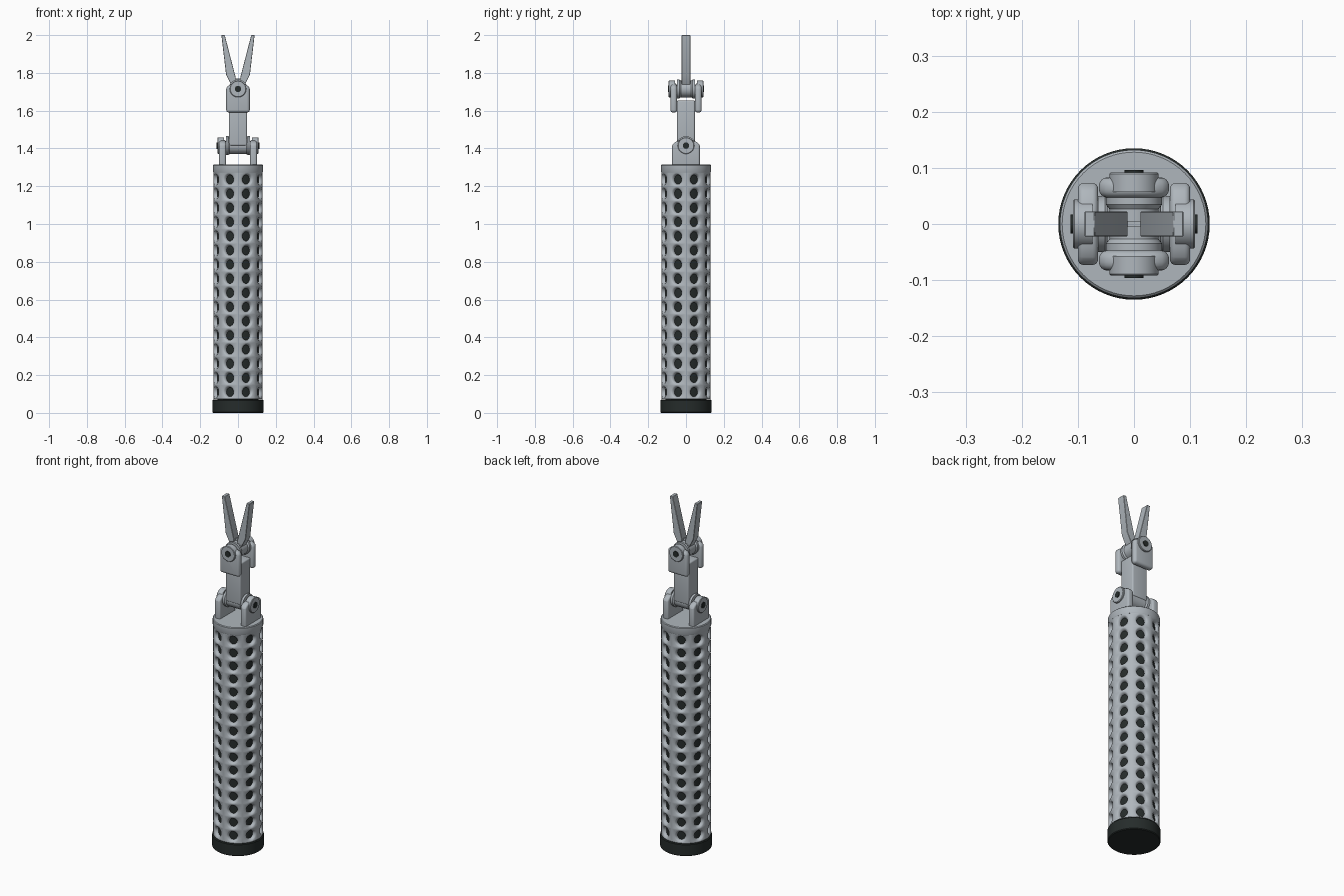
import bpy, bmesh, math
from mathutils import Vector, Matrix

if "Cube" in bpy.data.objects:
    bpy.data.objects.remove(bpy.data.objects["Cube"])


def material(name, rgb):
    m = bpy.data.materials.new(name)
    m.diffuse_color = (*rgb, 1)
    m.use_nodes = True
    m.node_tree.nodes["Principled BSDF"].inputs["Base Color"].default_value = m.diffuse_color
    return m


STEEL = material("steel grey", (0.43, 0.47, 0.505))
DARK = material("dark rubber", (0.019, 0.025, 0.024))


def finish(name, bm, mat, angle=35, bevel=0, segments=4):
    bmesh.ops.remove_doubles(bm, verts=bm.verts, dist=1e-5)
    bmesh.ops.recalc_face_normals(bm, faces=bm.faces)
    me = bpy.data.meshes.new(name)
    bm.to_mesh(me)
    bm.free()
    me.materials.append(mat)
    ob = bpy.data.objects.new(name, me)
    bpy.context.collection.objects.link(ob)
    bpy.ops.object.select_all(action='DESELECT')
    ob.select_set(True)
    bpy.context.view_layer.objects.active = ob
    if bevel:
        mod = ob.modifiers.new("rounded edges", 'BEVEL')
        mod.width, mod.segments, mod.limit_method = bevel, segments, 'ANGLE'
        bpy.ops.object.modifier_apply(modifier=mod.name)
    bpy.ops.object.shade_smooth_by_angle(angle=math.radians(angle))
    return ob


def lathe(name, profile, mat, matrix=Matrix(), n=64):
    """Spin (radius, height) points round z, then place with matrix."""
    bm = bmesh.new()
    rings = [[bm.verts.new((r * math.cos(math.tau * i / n), r * math.sin(math.tau * i / n), h))
              for i in range(n)] for r, h in profile]
    for a, b in zip(rings, rings[1:]):
        for i in range(n):
            j = (i + 1) % n
            bm.faces.new((a[i], a[j], b[j], b[i]))
    bm.faces.new(rings[0])
    bm.faces.new(rings[-1])
    bm.transform(matrix)
    return finish(name, bm, mat)


def prism(name, outline, thickness, mat, matrix=Matrix(), bevel=0, segments=4):
    """Outline in x-z, extruded evenly along y."""
    bm = bmesh.new()
    face = bm.faces.new([bm.verts.new((x, -thickness / 2, z)) for x, z in outline])
    ext = bmesh.ops.extrude_face_region(bm, geom=[face])
    bmesh.ops.translate(bm, vec=(0, thickness, 0),
                        verts=[v for v in ext['geom'] if isinstance(v, bmesh.types.BMVert)])
    bm.transform(matrix)
    return finish(name, bm, mat, bevel=bevel, segments=segments)


# perforated sleeve: a grid of cells, each with a flared round hole
R, COLS, ROWS, PITCH, Z0, N = 0.13, 8, 16, 0.075, 0.0725, 24
bm = bmesh.new()
for col in range(COLS):
    for row in range(ROWS):
        ac = math.tau * (col + 0.5) / COLS
        zc = Z0 + PITCH * (row + 0.5)
        rings = []
        for hole, rad in ((None, R), (0.035, R - 0.0005), (0.030, R - 0.004),
                          (0.0255, R - 0.011), (0.0245, R - 0.019)):
            ring = []
            for i in range(N):
                t = math.tau * i / N
                c, s = math.cos(t), math.sin(t)
                if hole is None:
                    m = max(abs(c), abs(s))
                    a, z = ac + c / m * math.pi / COLS, zc + s / m * PITCH / 2
                else:
                    a, z = ac + hole * c / R, zc + hole * s
                ring.append(bm.verts.new((rad * math.cos(a), rad * math.sin(a), z)))
            rings.append(ring)
        for p, q in zip(rings, rings[1:]):
            for i in range(N):
                j = (i + 1) % N
                bm.faces.new((p[i], p[j], q[j], q[i]))
finish("perforated_sleeve", bm, STEEL, angle=50)

# dark core, base cap and top collar
lathe("inner_core", [(0.108, 0.06), (0.108, 1.28)], DARK)
lathe("base_cap", [(0.131, 0), (0.135, 0.004), (0.135, 0.066), (0.131, 0.07)], DARK)
lathe("top_collar", [(0.13, 1.272), (0.132, 1.276), (0.132, 1.311), (0.128, 1.315)], STEEL)


def joint(label, pz, half_gap, lug_half, lug_bottom, lug_top, turn, lug_t=0.036):
    """Fork, spool, washers and bolts round a pivot on the local y axis."""
    place = Matrix.Rotation(turn, 4, 'Z')
    h, r = lug_half, 0.03
    # lug outline: square foot, softly arched top
    arch = [(h * math.cos(t), lug_top - r + r * math.sin(t))
            for t in [math.pi * i / 10 for i in range(11)]]
    outline = [(-h, lug_bottom), (h, lug_bottom)] + arch
    for s, side in ((-1, "a"), (1, "b")):
        mid = s * (half_gap + lug_t / 2)
        prism(f"{label}_fork_lug_{side}", outline, lug_t, STEEL,
              place @ Matrix.Translation((0, mid, 0)), bevel=0.015)
        face = half_gap + lug_t
        out = place @ Matrix.Translation((0, 0, pz)) @ Matrix.Rotation(-s * math.pi / 2, 4, 'X')
        lathe(f"{label}_washer_{side}",
              [(0.044, half_gap + 0.01), (0.044, face + 0.006), (0.041, face + 0.009)], STEEL, out, 40)
        lathe(f"{label}_bolt_{side}", [(0.017, face), (0.017, face + 0.013)], DARK, out, 20)
    # waisted spool between the lugs
    g = half_gap
    axis = place @ Matrix.Translation((0, 0, pz)) @ Matrix.Rotation(math.pi / 2, 4, 'X')
    lathe(f"{label}_spool", [(0.05, -g), (0.05, 0.012 - g), (0.044, 0.02 - g),
                             (0.044, g - 0.02), (0.05, g - 0.012), (0.05, g)], STEEL, axis, 48)


joint("lower", 1.415, 0.064, 0.073, 1.305, 1.445, math.pi / 2)
joint("upper", 1.715, 0.047, 0.0625, 1.59, 1.745, 0, 0.036)

# square arm linking the two joints
prism("link_arm", [(-0.048, 1.415), (0.048, 1.415), (0.048, 1.655), (-0.048, 1.655)],
      0.094, STEEL, bevel=0.008)

# pair of tapering jaws with a thin pivot web between them
for s, side in ((-1, "left"), (1, "right")):
    jaw = [(0.088, 2.0), (0.07, 2.0), (0.012, 1.775), (0.012, 1.74), (0.035, 1.735), (0.063, 1.79)]
    prism(f"{side}_jaw", [(s * x, z) for x, z in jaw], 0.045, STEEL, bevel=0.0015, segments=1)
prism("jaw_web", [(-0.014, 1.74), (0.014, 1.74), (0.014, 1.77), (-0.014, 1.77)], 0.01, STEEL)
